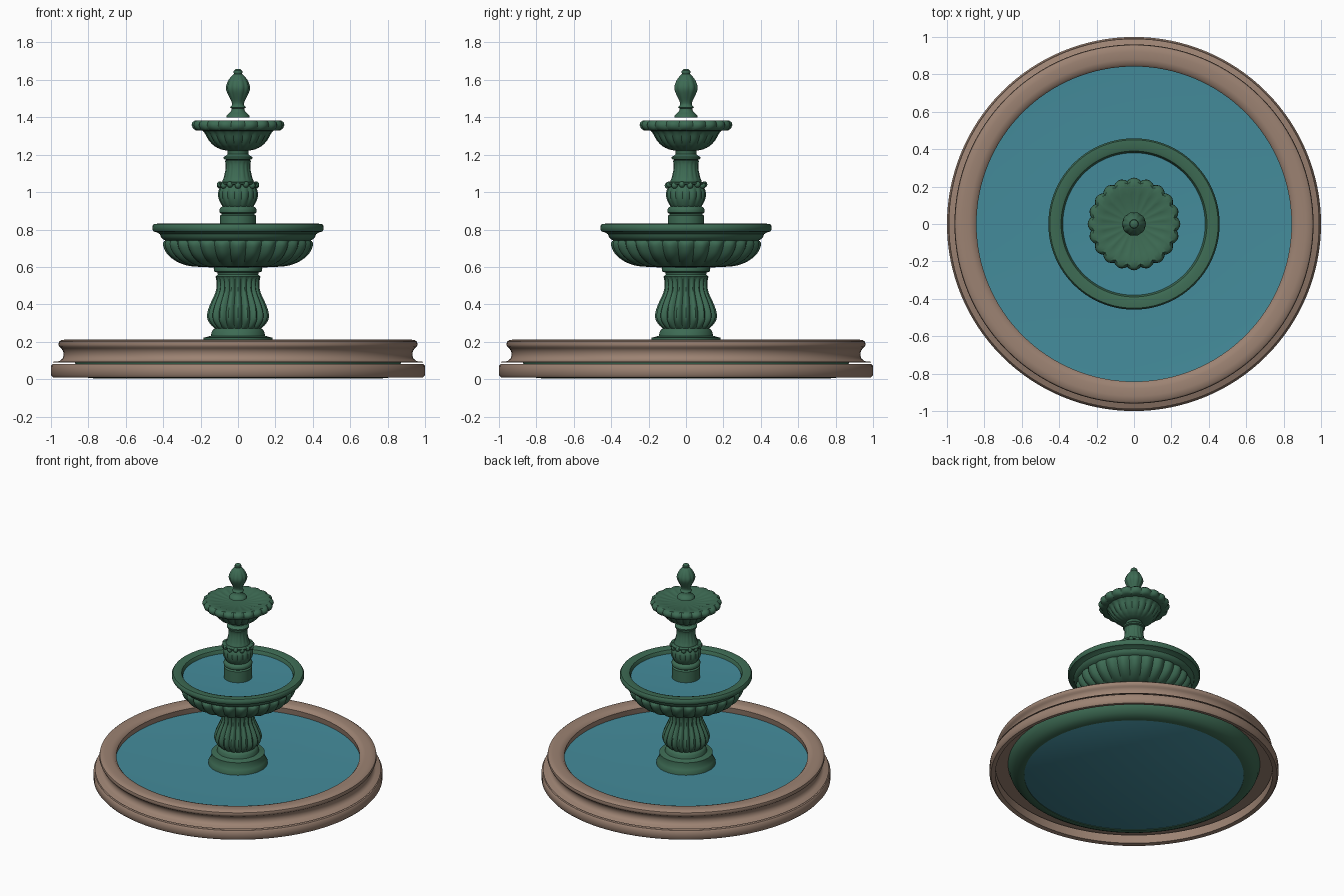
import bpy, bmesh, math
from mathutils import Matrix


def mat(name, col):
    m = bpy.data.materials.new(name)
    m.diffuse_color = (*col, 1)
    return m


GREEN = mat("verdigris_green", (0.047, 0.147, 0.088))
STONE = mat("tan_stone", (0.335, 0.226, 0.17))
WATER = mat("water_teal", (0.058, 0.262, 0.33))


def finish(bm, name, m, angle=40):
    bmesh.ops.recalc_face_normals(bm, faces=bm.faces)
    me = bpy.data.meshes.new(name)
    bm.to_mesh(me)
    bm.free()
    me.materials.append(m)
    ob = bpy.data.objects.new(name, me)
    bpy.context.collection.objects.link(ob)
    bpy.ops.object.select_all(action='DESELECT')
    ob.select_set(True)
    bpy.context.view_layer.objects.active = ob
    bpy.ops.object.shade_smooth_by_angle(angle=math.radians(angle))
    return ob


def soften(pts, steps=3):
    # Catmull-Rom refinement of a profile
    pts = [tuple(p) + (0,) * (3 - len(p)) for p in pts]
    out = []
    for i in range(len(pts) - 1):
        a, b = pts[max(i - 1, 0)], pts[i]
        c, d = pts[i + 1], pts[min(i + 2, len(pts) - 1)]
        for k in range(steps):
            t = k / steps
            out.append(tuple(0.5 * (2 * q + (r - p) * t + (2*p - 5*q + 4*r - s) * t*t
                             + (3*q - p - 3*r + s) * t**3) for p, q, r, s in zip(a, b, c, d)))
    return out + [pts[-1]]


def lathe(name, pts, m, seg=96, lobes=0, closed=False, angle=40):
    # profile points: radius, height, optional lobe depth
    bm = bmesh.new()
    rings = []
    for p in pts:
        r, z = max(p[0], 0), p[1]
        amp = p[2] if len(p) > 2 else 0
        if r < 1e-4:
            rings.append([bm.verts.new((0, 0, z))] * seg)
            continue
        ring = []
        for i in range(seg):
            a = 2 * math.pi * i / seg
            q = r * (1 - amp * (1 - abs(math.cos(lobes * a / 2))))
            ring.append(bm.verts.new((q * math.cos(a), q * math.sin(a), z)))
        rings.append(ring)
    n = len(rings)
    for j in range(n if closed else n - 1):
        A, B = rings[j], rings[(j + 1) % n]
        for i in range(seg):
            k = (i + 1) % seg
            f = list(dict.fromkeys((A[i], A[k], B[k], B[i])))
            if len(f) > 2:
                bm.faces.new(f)
    return finish(bm, name, m, angle)


# Pool: stone plinth ring, moulded rim, green shell and water
lathe("pool_plinth_ring", [(0.96, 0.015), (0.99, 0.01), (1.0, 0.022), (1.0, 0.07), (0.992, 0.08), (0.96, 0.08)],
      STONE, 128, closed=True)
lathe("pool_rim", [(0.86, 0.092), (0.99, 0.09), (0.985, 0.094), (0.955, 0.096), (0.938, 0.11), (0.932, 0.13),
                   (0.935, 0.15), (0.945, 0.165), (0.955, 0.172), (0.96, 0.185), (0.957, 0.2), (0.945, 0.209),
                   (0.92, 0.212), (0.88, 0.211), (0.855, 0.205), (0.842, 0.19), (0.845, 0.17)],
      STONE, 128, closed=True)
lathe("pool_shell", [(0.76, 0.004), (0.8, 0.006), (0.835, 0.025), (0.86, 0.055), (0.872, 0.088), (0.878, 0.15),
                     (0.86, 0.19), (0.85, 0.18), (0.855, 0.12), (0.83, 0.05), (0.76, 0.012)], GREEN, 128, closed=True)
lathe("pool_water", [(0, 0.008), (0.76, 0.008), (0.83, 0.05), (0.853, 0.12), (0.853, 0.148), (0.8, 0.145),
                     (0.5, 0.138), (0, 0.135)], WATER, 128, angle=60)

# Pedestal: stepped foot, fluted urn, collar
lathe("pedestal_foot", [(0, 0.12), (0.205, 0.12), (0.205, 0.15), (0.195, 0.17), (0.185, 0.19), (0.185, 0.222),
                        (0.165, 0.226), (0.145, 0.232), (0.14, 0.255), (0.13, 0.268), (0.115, 0.275), (0, 0.28)], GREEN)
lathe("pedestal_urn", [(0, 0.26)] + soften([(0.115, 0.265, 0), (0.14, 0.285, .1), (0.163, 0.32, .14), (0.163, 0.36, .14),
      (0.145, 0.41, .14), (0.122, 0.46, .14), (0.114, 0.5, .13), (0.117, 0.535, .08), (0.122, 0.55, 0)]) + [(0, 0.55)],
      GREEN, 120, 20)
lathe("pedestal_collar", [(0, 0.535), (0.112, 0.535), (0.118, 0.55), (0.108, 0.56), (0.11, 0.57), (0.127, 0.575),
                          (0.13, 0.59), (0.125, 0.6), (0.2, 0.605), (0, 0.62)], GREEN)

# Large basin: gadrooned underside, lip, water
lathe("basin_belly", [(0, 0.6), (0.15, 0.598)] + soften([(0.2, 0.6, .02), (0.27, 0.607, .06), (0.33, 0.63, .07),
      (0.375, 0.665, .07), (0.398, 0.705, .06), (0.4, 0.73, .05), (0.385, 0.745, .01)]) + [(0.3, 0.745), (0, 0.745)],
      GREEN, 168, 28)
lathe("basin_lip", [(0.36, 0.735), (0.385, 0.74), (0.4, 0.748), (0.412, 0.76), (0.417, 0.775), (0.435, 0.785),
                    (0.452, 0.79), (0.458, 0.8), (0.458, 0.818), (0.45, 0.83), (0.41, 0.832), (0.39, 0.825),
                    (0.382, 0.81), (0.378, 0.78)], GREEN, closed=True)
lathe("basin_water", [(0, 0.75), (0.37, 0.75), (0.386, 0.8), (0.3, 0.797), (0, 0.79)], WATER, angle=60)

# Upper column: drum, vase, neck and collar
lathe("column_drum", [(0, 0.78), (0.097, 0.78), (0.097, 0.875), (0.085, 0.882), (0.098, 0.89), (0.1, 0.905),
                      (0.094, 0.918), (0.08, 0.925), (0, 0.93)], GREEN, 64)
lathe("column_vase", [(0, 0.915)] + soften([(0.078, 0.92), (0.09, 0.935, .04), (0.104, 0.965, .06), (0.106, 1.0, .06),
      (0.096, 1.025, .04), (0.082, 1.04), (0.084, 1.055), (0.076, 1.08, .04), (0.067, 1.12, .05), (0.066, 1.15, .04),
      (0.07, 1.168)]) + [(0.062, 1.172), (0.076, 1.177), (0.077, 1.188), (0.064, 1.194), (0.055, 1.205),
                         (0.056, 1.225), (0.065, 1.235), (0, 1.24)], GREEN, 96, 16)

# Hanging beads around the vase shoulder
bm = bmesh.new()
for i in range(14):
    a = 2 * math.pi * (i + 0.5) / 14
    M = Matrix.Rotation(a, 4, 'Z') @ Matrix.Translation((0.098, 0, 1.035 + 0.006 * (i % 2)))
    bmesh.ops.create_uvsphere(bm, u_segments=10, v_segments=8, radius=0.017, matrix=M)
finish(bm, "column_beads", GREEN)
lathe("bead_band", [(0.08, 1.038), (0.106, 1.04), (0.108, 1.05), (0.08, 1.056)], GREEN, 64, closed=True)

# Top bowl: fluted cup with a lobed, rippled leaf rim
lathe("top_bowl", [(0, 1.22), (0.06, 1.222)] + soften([(0.09, 1.228, .02), (0.125, 1.245, .05), (0.155, 1.275, .06),
      (0.175, 1.31, .05), (0.188, 1.328, .02)])
      + [(0.225, 1.33, .03), (0.24, 1.34, .05), (0.248, 1.357, .06), (0.245, 1.372, .06), (0.23, 1.384, .06),
         (0.2, 1.384, .1), (0.17, 1.378, .12), (0.12, 1.37, .15), (0.07, 1.365, .1), (0, 1.364)],
      GREEN, 120, 20)

# Finial: flared foot, ribbed bud, button tip
lathe("finial", [(0, 1.398), (0.062, 1.4), (0.06, 1.41)] + soften([(0.052, 1.418), (0.038, 1.432), (0.034, 1.447),
      (0.042, 1.453), (0.032, 1.466), (0.035, 1.485, .03), (0.05, 1.515, .06), (0.063, 1.545, .08), (0.063, 1.57, .08),
      (0.05, 1.6, .06), (0.032, 1.623, .03), (0.02, 1.632)]) + [(0.024, 1.64), (0.022, 1.65), (0.012, 1.657), (0, 1.658)],
      GREEN, 60, 10)
